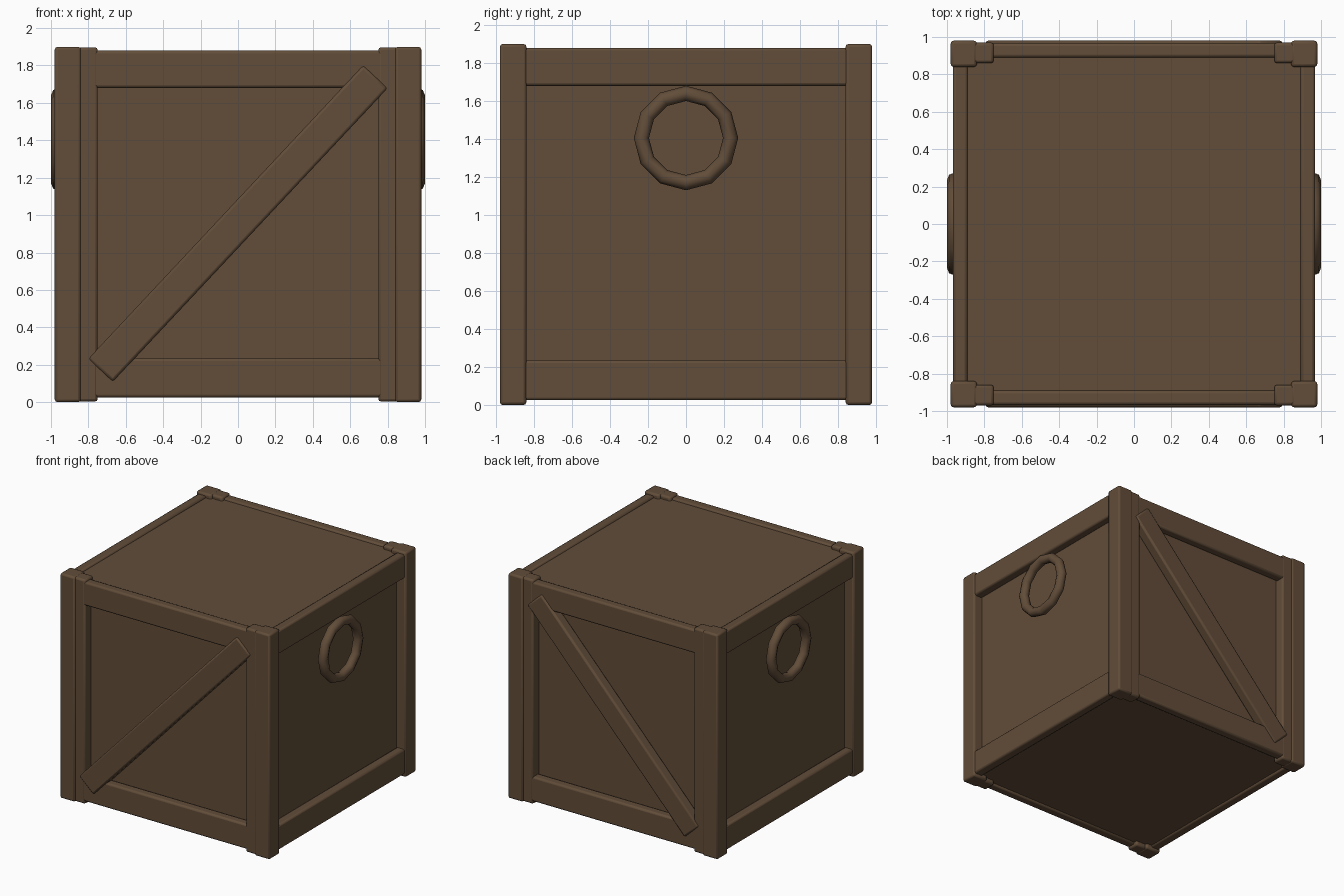
import bpy
import math

cube = bpy.data.objects.get("Cube")
if cube:
    bpy.data.objects.remove(cube, do_unlink=True)

wood = bpy.data.materials.new("dark_brown_wood")
wood.use_nodes = True
colour = (0.122, 0.074, 0.041, 1)
wood.diffuse_color = colour
wood.node_tree.nodes["Principled BSDF"].inputs["Base Color"].default_value = colour


def finish(obj, name):
    obj.name = name
    obj.data.materials.append(wood)
    bpy.ops.object.shade_smooth_by_angle(angle=math.radians(50))


def board(name, low, high, bevel=0.015, tilt=0):
    """Box between two corners, with rounded edges, turned about y."""
    centre = [(a + b) / 2 for a, b in zip(low, high)]
    bpy.ops.mesh.primitive_cube_add(size=1, location=centre)
    obj = bpy.context.object
    obj.scale = [abs(b - a) for a, b in zip(low, high)]
    bpy.ops.object.transform_apply(location=False, rotation=False, scale=True)
    obj.rotation_euler.y = tilt
    if bevel:
        mod = obj.modifiers.new("rounded_edges", "BEVEL")
        mod.width = bevel
        mod.segments = 2
    finish(obj, name)


# Inner box
board("box_body", (-0.895, -0.89, 0.04), (0.895, 0.89, 1.865), bevel=0)

sides = (("right", -1), ("left", 1))
ends = (("front", -1), ("back", 1))

# Corner posts with a narrower plank beside each
for side, sx in sides:
    for end, sy in ends:
        board(f"{end}_{side}_post", (sx * 0.84, sy * 0.84, 0), (sx * 0.98, sy * 0.98, 1.9))
        board(f"{end}_{side}_plank", (sx * 0.75, sy * 0.86, 0.003), (sx * 0.88, sy * 0.97, 1.897))

# Horizontal rails on all four sides
for level, z0, z1 in (("bottom", 0.025, 0.235), ("top", 1.68, 1.88)):
    for end, sy in ends:
        board(f"{end}_{level}_rail", (-0.86, sy * 0.89, z0), (0.86, sy * 0.968, z1))
    for side, sx in sides:
        board(f"{side}_{level}_rail", (sx * 0.89, -0.86, z0), (sx * 0.968, 0.86, z1))

# Diagonal braces on front and back
rise, run = 1.57, 1.47
half = math.hypot(rise, run) / 2
for end, sy in ends:
    board(f"{end}_diagonal_brace", (-half, sy * 0.89, 0.865), (half, sy * 0.98, 1.045),
          tilt=-math.atan2(rise, run))

# Ring handles
for side, sx in sides:
    bpy.ops.mesh.primitive_torus_add(
        major_segments=12, minor_segments=8, major_radius=0.235, minor_radius=0.04,
        location=(sx * 0.96, 0, 1.405), rotation=(0, math.pi / 2, 0))
    finish(bpy.context.object, f"{side}_ring_handle")
